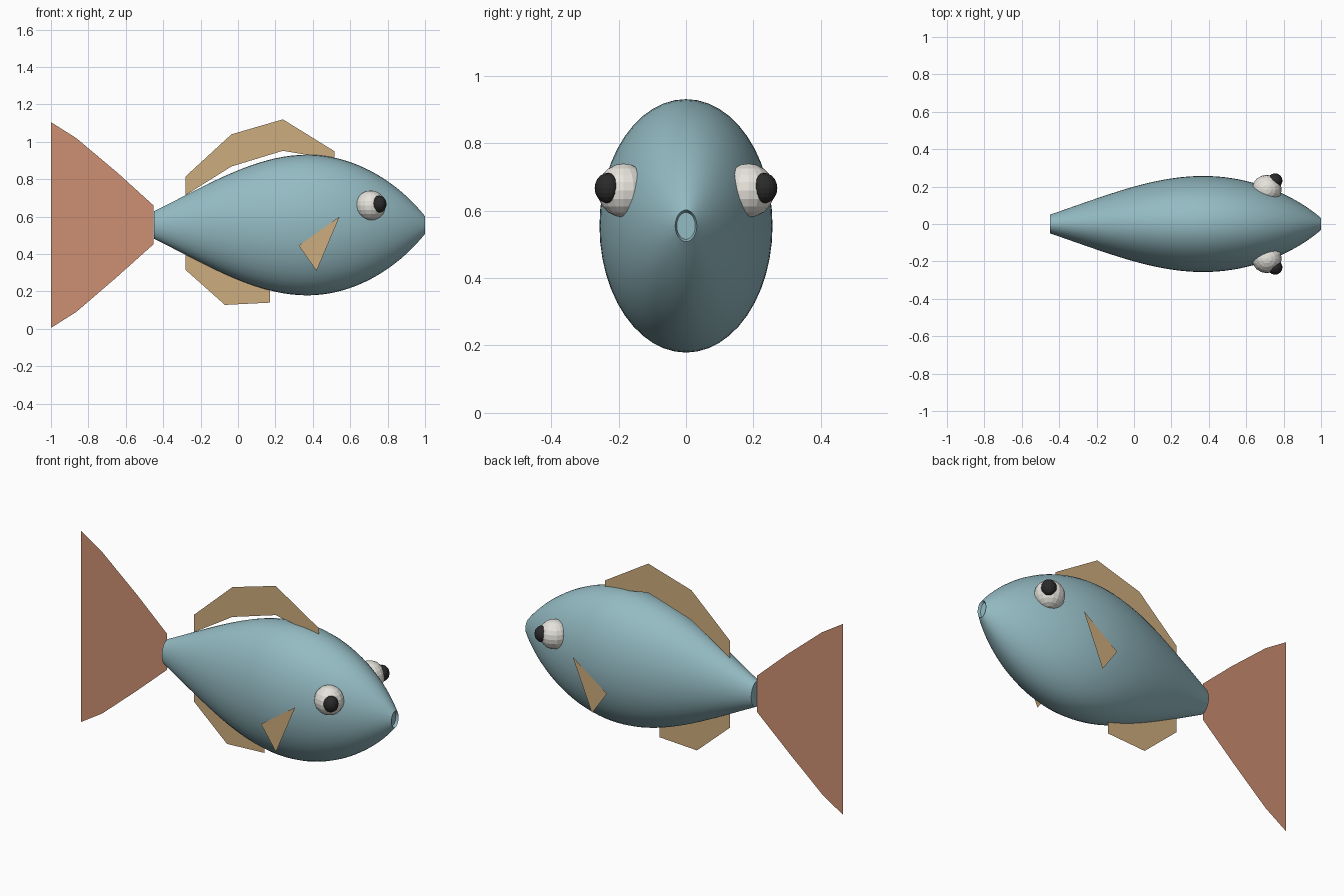
import bpy, bmesh, math
from mathutils import Vector
from mathutils.geometry import interpolate_bezier

if "Cube" in bpy.data.objects:
    bpy.data.objects.remove(bpy.data.objects["Cube"])


def material(name, rgb):
    """Flat colour from 0-255 sRGB."""
    lin = [((c / 255 + 0.055) / 1.055) ** 2.4 for c in rgb]
    m = bpy.data.materials.new(name)
    m.diffuse_color = (*lin, 1)
    m.use_nodes = True
    m.node_tree.nodes["Principled BSDF"].inputs["Base Color"].default_value = m.diffuse_color
    return m


BLUE = material("body blue", (148, 187, 195))
TAN = material("fin tan", (206, 173, 126))
CORAL = material("tail coral", (206, 144, 115))
WHITE = material("eye white", (230, 227, 220))
BLACK = material("pupil black", (42, 42, 42))


def finish(name, bm, mat):
    mesh = bpy.data.meshes.new(name)
    bm.to_mesh(mesh)
    bm.free()
    mesh.materials.append(mat)
    ob = bpy.data.objects.new(name, mesh)
    bpy.context.collection.objects.link(ob)
    return ob


def sheet(name, points, mat, y=0.0):
    """Flat fin cut from an x-z outline."""
    bm = bmesh.new()
    f = bm.faces.new([bm.verts.new((x, y, z)) for x, z in points])
    bmesh.ops.triangulate(bm, faces=[f])
    return finish(name, bm, mat)


def ball(name, centre, radii, segs, rings, mat):
    bm = bmesh.new()
    bmesh.ops.create_uvsphere(bm, u_segments=segs, v_segments=rings, radius=1)
    bmesh.ops.scale(bm, vec=radii, verts=bm.verts)
    bmesh.ops.translate(bm, vec=centre, verts=bm.verts)
    return finish(name, bm, mat)


# body: oval rings along a bezier profile of (x, half height)
MID_Z, WIDTH, SIDES = 0.555, 0.683, 48


def curve(*pts):
    a, b, c, d = (Vector((x, h, 0)) for x, h in pts)
    return interpolate_bezier(a, b, c, d, 20)


profile = curve((-0.45, 0.073), (-0.15, 0.222), (0.10, 0.376), (0.37, 0.376))
profile += curve((0.37, 0.376), (0.62, 0.376), (0.85, 0.235), (1.0, 0.047))[1:]
profile.append(Vector((0.985, 0.040, 0)))   # shallow mouth recess
bm = bmesh.new()
rings = []
for p in profile:
    rings.append([bm.verts.new((p.x, p.y * WIDTH * math.cos(a), MID_Z + p.y * math.sin(a)))
                  for a in (2 * math.pi * i / SIDES for i in range(SIDES))])
for r, s in zip(rings, rings[1:]):
    for i in range(SIDES):
        j = (i + 1) % SIDES
        bm.faces.new((r[i], r[j], s[j], s[i]))
bm.faces.new(rings[0])
bm.faces.new(rings[-1])
bmesh.ops.recalc_face_normals(bm, faces=bm.faces)
body = finish("body", bm, BLUE)
bpy.context.view_layer.objects.active = body
body.select_set(True)
bpy.ops.object.shade_smooth_by_angle()
body.select_set(False)

# fins on the centre line
sheet("tail_fin", [(-0.452, 0.452), (-0.452, 0.66), (-0.645, 0.835), (-0.865, 1.02),
                   (-1.0, 1.105), (-1.0, 0.005), (-0.865, 0.09), (-0.65, 0.275)], CORAL)
sheet("dorsal_fin", [(-0.28, 0.715), (-0.28, 0.815), (-0.035, 1.04), (0.24, 1.12),
                     (0.515, 0.95), (0.515, 0.905), (0.24, 0.952), (-0.035, 0.868)], TAN)
sheet("belly_fin", [(-0.28, 0.40), (-0.28, 0.315), (-0.07, 0.128), (0.17, 0.14),
                    (0.17, 0.25), (-0.07, 0.32)], TAN)

# paired side fins and eyes
for side, s in (("right", -1), ("left", 1)):
    sheet(side + "_side_fin", [(0.543, 0.60), (0.325, 0.445), (0.42, 0.31)], TAN, s * 0.255)
    ball(side + "_eye", (0.71, s * 0.185, 0.66), (0.08, 0.078, 0.08), 16, 10, WHITE)
    ball(side + "_pupil", (0.754, s * 0.232, 0.667), (0.04, 0.039, 0.045), 16, 10, BLACK)
